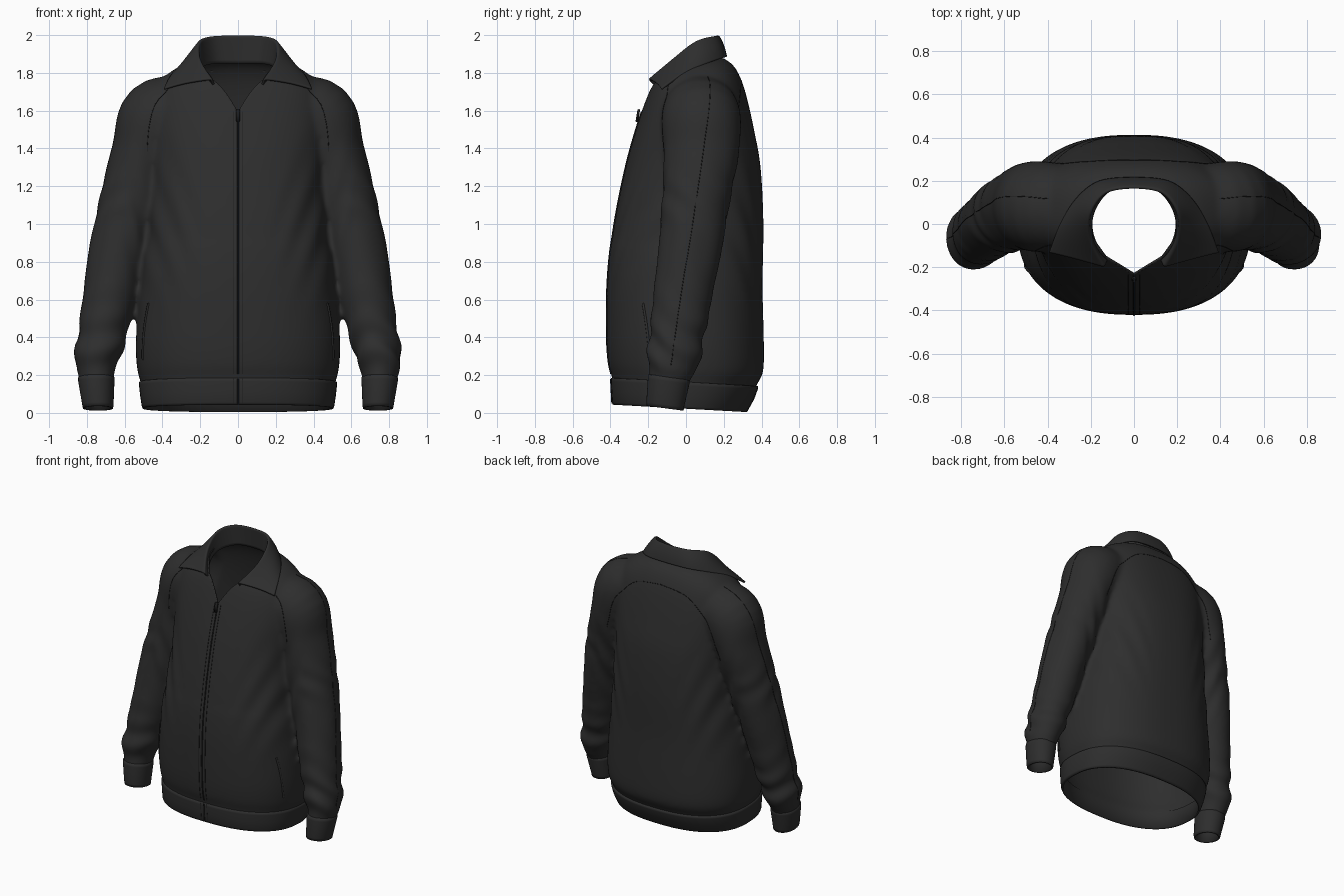
import bpy, bmesh, math
from mathutils import Vector
from mathutils.bvhtree import BVHTree

if "Cube" in bpy.data.objects:
    bpy.data.objects.remove(bpy.data.objects["Cube"])

cloth = bpy.data.materials.new("dark_cloth")
cloth.diffuse_color = (0.027, 0.027, 0.027, 1)
cloth.use_nodes = True
cloth.node_tree.nodes["Principled BSDF"].inputs["Base Color"].default_value = cloth.diffuse_color
trim = bpy.data.materials.new("black_trim")
trim.diffuse_color = (0.012, 0.012, 0.012, 1)
trim.use_nodes = True
trim.node_tree.nodes["Principled BSDF"].inputs["Base Color"].default_value = trim.diffuse_color
TILT = -0.055          # the hem drops towards the back


def spline(rows, k):
    """Catmull-Rom through rows of numbers, k steps per span."""
    out = []
    for i in range(len(rows) - 1):
        p = [rows[max(i - 1, 0)], rows[i], rows[i + 1], rows[min(i + 2, len(rows) - 1)]]
        for j in range(k):
            t = j / k
            out.append([0.5 * (2 * b + (c - a) * t + (2 * a - 5 * b + 4 * c - d) * t * t
                               + (3 * b - a - 3 * c + d) * t ** 3) for a, b, c, d in zip(*p)])
    return out + [list(rows[-1])]


def ring(cx, z, hx, yf, yb, tilt, e=2.4, n=72):
    """Rounded horizontal loop between a front and a back y."""
    pts = []
    for i in range(n):
        a = 2 * math.pi * i / n
        c, s = math.cos(a), math.sin(a)
        x = cx + hx * math.copysign(abs(c) ** (2 / e), c)
        v = math.copysign(abs(s) ** (2 / e), s)
        y = (yf + yb) / 2 + v * (yb - yf) / 2
        pts.append(Vector((x, y, z + tilt * y)))
    return pts


def loft(bm, rings, caps):
    loops = [[bm.verts.new(p) for p in r] for r in rings]
    n = len(loops[0])
    for a, b in zip(loops, loops[1:]):
        for i in range(n):
            bm.faces.new((a[i], a[(i + 1) % n], b[(i + 1) % n], b[i]))
    if caps:
        bm.faces.new(loops[0])
        bm.faces.new(loops[-1])


def finish(name, bm, mat=cloth):
    bmesh.ops.recalc_face_normals(bm, faces=bm.faces[:])
    me = bpy.data.meshes.new(name)
    bm.to_mesh(me)
    bm.free()
    me.materials.append(mat)
    me.shade_smooth()
    ob = bpy.data.objects.new(name, me)
    bpy.context.collection.objects.link(ob)
    return ob


# Torso and sleeves as closed volumes, fused into one skin
bm = bmesh.new()
torso = [(.07, .50, -.385, .35), (.16, .515, -.39, .37), (.24, .535, -.41, .408), (.4, .54, -.42, .412),
         (.7, .515, -.415, .405), (1.0, .475, -.38, .41), (1.3, .46, -.32, .395),
         (1.5, .47, -.265, .36), (1.65, .46, -.215, .327), (1.75, .42, -.17, .298),
         (1.82, .335, -.11, .265), (1.86, .25, -.05, .228), (1.885, .15, 0, .18)]
loft(bm, [ring(0, z, hx, f, b, TILT if z < .9 else 0) for z, hx, f, b in spline(torso, 4)], True)

# centre x, y, z, half thickness, half depth
arm = [(.25, .07, 1.63, .15, .18), (.42, .08, 1.565, .205, .21), (.50, .08, 1.38, .168, .20),
       (.56, .055, 1.15, .165, .18), (.63, .02, .88, .152, .168), (.682, -.02, .6, .14, .155),
       (.722, -.05, .4, .127, .145), (.75, -.07, .27, .115, .138), (.75, -.09, .18, .09, .108),
       (.75, -.1, .08, .085, .1)]
path = spline(arm, 5)
for side in (-1, 1):
    rings = []
    for i, p in enumerate(path):
        t = (Vector(path[min(i + 1, len(path) - 1)][:3]) - Vector(path[max(i - 1, 0)][:3])).normalized()
        n = t.cross(Vector((0, 1, 0))).normalized()
        b = n.cross(t)
        loop = [Vector(p[:3]) + n * p[3] * math.cos(a) + b * p[4] * math.sin(a)
                for a in (2 * math.pi * k / 48 for k in range(48))]
        rings.append([Vector((side * v.x, v.y, v.z)) for v in loop])
    loft(bm, rings, True)
raw = finish("jacket_volume", bm)
mod = raw.modifiers.new("fuse", 'REMESH')
mod.mode = 'VOXEL'
mod.voxel_size = 0.015
fused = bpy.data.meshes.new_from_object(raw.evaluated_get(bpy.context.evaluated_depsgraph_get()))
bpy.data.objects.remove(raw)

bm = bmesh.new()
bm.from_mesh(fused)
for _ in range(6):
    bmesh.ops.smooth_vert(bm, verts=bm.verts[:], factor=0.5, use_axis_x=True, use_axis_y=True, use_axis_z=True)
bm.normal_update()

# Cloth folds on sleeves and flanks
moves = []
for v in bm.verts:
    x, y, z = abs(v.co.x), v.co.y, v.co.z
    m = min(max((x - .54) / .08, 0), 1)
    low = .009 * math.exp(-((z - .36) / .14) ** 2) * math.sin(34 * z + 16 * y + 3 * math.sin(8 * y + 2 * v.co.x))
    high = .004 * math.exp(-((z - 1) / .35) ** 2) * math.sin(17 * z + 30 * y + 2 * math.sin(11 * z))
    flank = .006 * min(max((x - .15) / .25, 0), 1) * math.exp(-((z - 1) / .3) ** 2)
    flank *= math.sin(48 * (.93 * x - .36 * z) + (2 if y > 0 else 0))
    moves.append((v, v.normal * (m * (low + high) + (1 - m) * flank)))
for v, d in moves:
    v.co += d

# Open the hem, the wrists and the neck
bmesh.ops.bisect_plane(bm, geom=bm.verts[:] + bm.edges[:] + bm.faces[:], plane_co=(0, 0, .13),
                       plane_no=(0, -TILT, 1), clear_inner=True)
half = [(0, .18), (.08, .172), (.14, .14), (.185, .08), (.2, .02), (.19, -.07), (.13, -.155), (0, -.235)]
neck = half + [(-x, y) for x, y in half[-2:0:-1]]
sides = []
for (x0, y0), (x1, y1) in zip(neck, neck[1:] + neck[:1]):
    no = Vector((y0 - y1, x1 - x0, 0)).normalized()      # points out of the opening
    co = Vector((x0, y0, 0))
    sides.append((co, no))
    near = [f for f in bm.faces if f.calc_center_median().z > 1.5 and abs(f.calc_center_median().x) < .26]
    geom = set(near) | {e for f in near for e in f.edges} | {v for f in near for v in f.verts}
    bmesh.ops.bisect_plane(bm, geom=list(geom), plane_co=co, plane_no=no)
hole = []
for f in bm.faces:
    c = f.calc_center_median()
    if c.z > 1.4 and all((c - co).dot(no) < 1e-5 for co, no in sides):
        hole.append(f)
bmesh.ops.delete(bm, geom=hole, context='FACES')
bmesh.ops.triangulate(bm, faces=[f for f in bm.faces if len(f.verts) > 4])
tree = BVHTree.FromBMesh(bm)
shell = finish("jacket_shell", bm)
mod = shell.modifiers.new("thickness", 'SOLIDIFY')
mod.thickness = 0.01
mod.offset = -1

# Ribbed waistband
bm = bmesh.new()
band = [(.165, .512, -.388, .36), (.162, .524, -.398, .382), (.145, .524, -.399, .38), (.09, .518, -.396, .36),
        (.035, .51, -.392, .33), (.022, .505, -.387, .323), (.022, .492, -.377, .31), (.15, .495, -.375, .345)]
loft(bm, [ring(0, z, hx, f, b, TILT) for z, hx, f, b in band], False)
finish("waistband", bm)

# Cuffs
for side in (-1, 1):
    bm = bmesh.new()
    cuff = [(.18, .75, .083, -.19, .008), (.176, .75, .096, -.2, .02), (.155, .75, .096, -.202, .018),
            (.03, .742, .083, -.21, -.01), (.01, .741, .08, -.208, -.013),
            (.01, .741, .068, -.197, -.025), (.15, .75, .08, -.187, .005)]
    loft(bm, [ring(side * x, z, hx, f, b, -.13, 2.1, 40) for z, x, hx, f, b in cuff], False)
    finish("cuff", bm)

# Folded collar: inner stand, fold line, outer fall
stand = [(0, .18, 1.85), (.12, .155, 1.85), (.195, .04, 1.83), (.185, -.075, 1.78), (.125, -.16, 1.73)]
fold = [(0, .17, 1.995), (.13, .15, 1.992), (.205, .05, 1.965), (.205, -.07, 1.87), (.14, -.195, 1.765)]
fall = [(0, .212, 1.885), (.16, .197, 1.88), (.27, .11, 1.85), (.345, -.015, 1.795), (.39, -.13, 1.715)]
rows = []
for s, f, o in zip(spline(stand, 3), spline(fold, 3), spline(fall, 3)):
    s, f, o = Vector(s), Vector(f), Vector(o)
    bulge = Vector((o.x * .02, .005, .008))
    rows.append([s, s.lerp(f, .5), s.lerp(f, .92), f, f.lerp(o, .12) + bulge * .5,
                 f.lerp(o, .5) + bulge, f.lerp(o, .8) + bulge * .6, o])
cols = [[Vector((-p.x, p.y, p.z)) for p in r] for r in rows[:0:-1]] + rows
bm = bmesh.new()
grid = [[bm.verts.new(p) for p in c] for c in cols]
for a, b in zip(grid, grid[1:]):
    for i in range(len(a) - 1):
        bm.faces.new((a[i], b[i], b[i + 1], a[i + 1]))
collar = finish("collar", bm)
mod = collar.modifiers.new("round", 'SUBSURF')
mod.levels = mod.render_levels = 2
mod.boundary_smooth = 'PRESERVE_CORNERS'
mod = collar.modifiers.new("thickness", 'SOLIDIFY')
mod.thickness = 0.012
mod.offset = 0


def seam(name, points, radius, mat=trim, snap=True):
    """Thin cord laid on the nearest point of the jacket shell."""
    cu = bpy.data.curves.new(name, 'CURVE')
    cu.dimensions = '3D'
    cu.bevel_depth = radius
    cu.bevel_resolution = 1
    cu.use_fill_caps = True
    pts = spline(points, 10)
    sp = cu.splines.new('POLY')
    sp.points.add(len(pts) - 1)
    for q, p in zip(sp.points, pts):
        co = tree.find_nearest(Vector(p))[0] if snap else Vector(p)
        q.co = (*co, 1)
    cu.materials.append(mat)
    ob = bpy.data.objects.new(name, cu)
    bpy.context.collection.objects.link(ob)


# Front zip: teeth, tape edges and pull
zip_line = [(-.25, 1.6), (-.33, 1.3), (-.4, 1.0), (-.43, .7), (-.44, .4), (-.42, .2)]
seam("zip_teeth", [(0, y, z) for y, z in zip_line], .005)
seam("zip_teeth_hem", [(0, -.398, .18), (0, -.391, .05)], .005, snap=False)
for side in (-1, 1):
    seam("zip_tape_edge", [(side * .025, y, z) for y, z in zip_line], .002)
    seam("zip_tape_hem", [(side * .025, -.398, .18), (side * .025, -.391, .05)], .002, snap=False)
bm = bmesh.new()
bmesh.ops.create_cube(bm, size=1)
for v in bm.verts:
    v.co = Vector((v.co.x * .022, v.co.y * .014 - .255 + v.co.z * .012, v.co.z * .07 + 1.575))
bmesh.ops.bevel(bm, geom=bm.edges[:], offset=.004, segments=2, affect='EDGES')
finish("zip_pull", bm, trim)

# Raglan seams, sleeve seams, pocket welts
for s in (-1, 1):
    seam("front_raglan_seam", [(s * x, y, z) for x, y, z in
                               ((.36, -.1, 1.74), (.44, -.13, 1.64), (.475, -.15, 1.5), (.48, -.16, 1.38))], .002)
    seam("back_raglan_seam", [(s * x, y, z) for x, y, z in
                              ((0, .3, 1.76), (.22, .3, 1.72), (.38, .3, 1.55), (.45, .29, 1.3))], .002)
    seam("sleeve_seam", [(s * x, y, z) for x, y, z in
                         ((.4, .12, 1.8), (.62, .12, 1.6), (.73, .05, 1.1), (.82, -.03, .6), (.87, -.08, .25))], .002)
    seam("pocket_welt", [(s * x, y, z) for x, y, z in
                         ((.46, -.22, .58), (.5, -.21, .45), (.51, -.19, .28))], .007, cloth)
